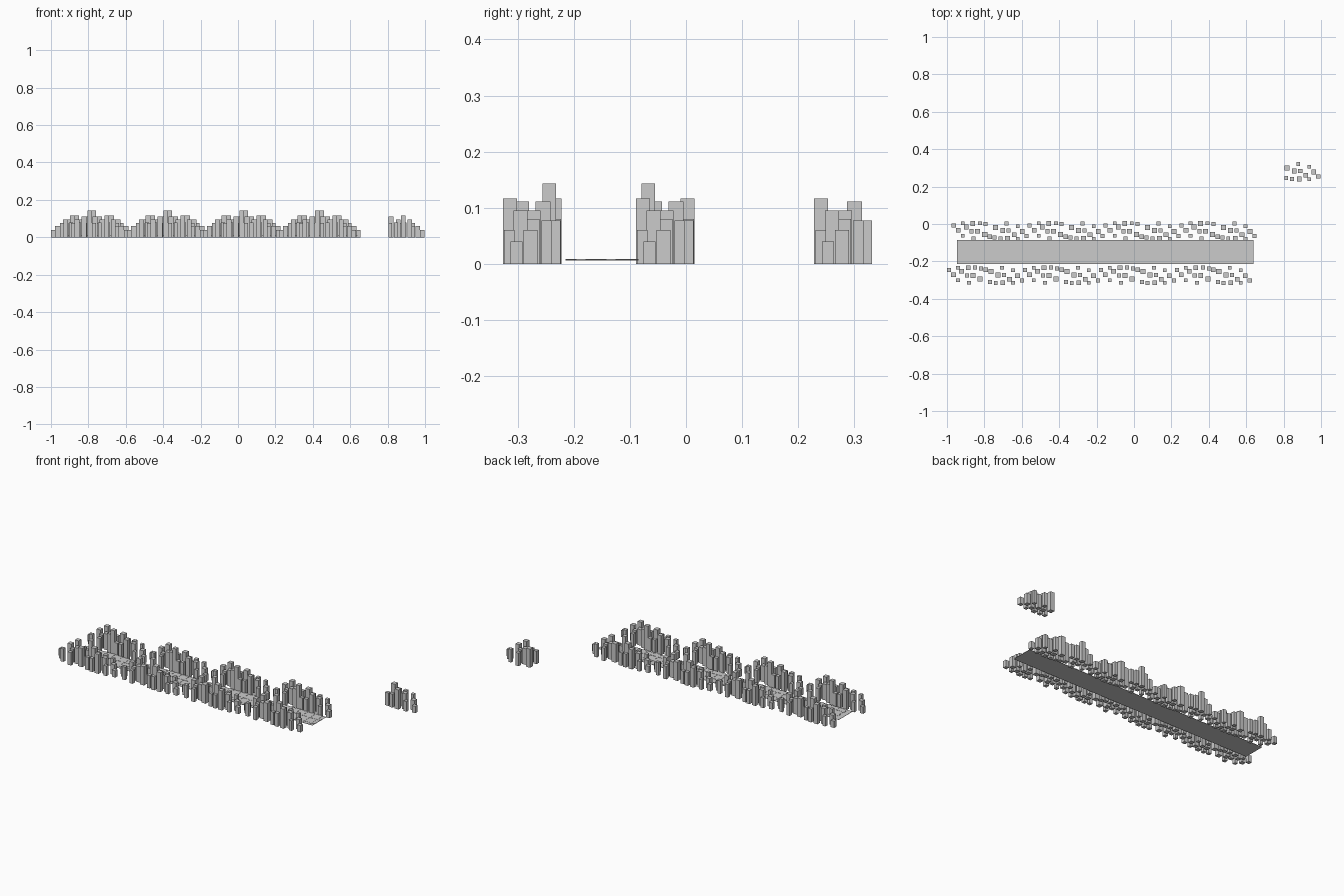
import bpy, bmesh
from mathutils import Matrix

if "Cube" in bpy.data.objects:
    bpy.data.objects.remove(bpy.data.objects["Cube"])

# Half block of towers: x, y, width, height (origin at tall inner corner)
HALF = [(.018, .073, .027, .111), (.013, .018, .021, .077), (.044, .013, .021, .08),
        (.056, .056, .026, .095), (.077, .094, .021, .077), (.088, .056, .022, .08),
        (.082, .014, .025, .116), (.117, .033, .025, .095), (.136, .080, .019, .077),
        (.136, .013, .019, .06), (.160, .051, .025, .06), (.184, .026, .022, .04)]
SPIKE = (-.010, .084, .024, .143)
# The other half is the same set turned half way round
TURNED = [(-.022 - x, .108 - y, w, h) for x, y, w, h in HALF]
BLOCK = HALF + TURNED + [SPIKE]
PERIOD = .406


def add_box(bm, x0, x1, y0, y1, z0, z1):
    m = Matrix.Translation(((x0 + x1) / 2, (y0 + y1) / 2, (z0 + z1) / 2))
    m = m @ Matrix.Diagonal((x1 - x0, y1 - y0, z1 - z0, 1))
    bmesh.ops.create_cube(bm, size=1, matrix=m)


def make_object(name, boxes):
    bm = bmesh.new()
    for b in boxes:
        add_box(bm, *b)
    me = bpy.data.meshes.new(name)
    bm.to_mesh(me)
    bm.free()
    ob = bpy.data.objects.new(name, me)
    bpy.context.collection.objects.link(ob)
    return ob


def towers(name, items):
    return make_object(name, [(x - w / 2, x + w / 2, y - w / 2, y + w / 2, 0, h)
                              for x, y, w, h in items])


# Front row of towers, and the far row turned half way round
front = [(x - .783 + i * PERIOD, y - .328, w, h)
         for i in range(4) for x, y, w, h in BLOCK]
towers("front_tower_row", front)
towers("back_tower_row", [(-.345 - x, -.311 - y, w, h) for x, y, w, h in front])

# Separate small cluster
towers("lone_tower_cluster", [(x + .801, y + .227, w, h) for x, y, w, h in HALF])

# Thin deck between the rows
make_object("deck", [(-.945, .64, -.215, -.085, .006, .0075)])

# Long rails and cross strips on the deck
make_object("deck_rails", [(-.915, .64, y - .008, y + .008, .0075, .0090)
                           for y in (-.134, -.187)])
make_object("deck_cross_strips", [(-.91 + i * .0487, -.89 + i * .0487, -.215, -.085, .0075, .0086)
                                  for i in range(32)])
